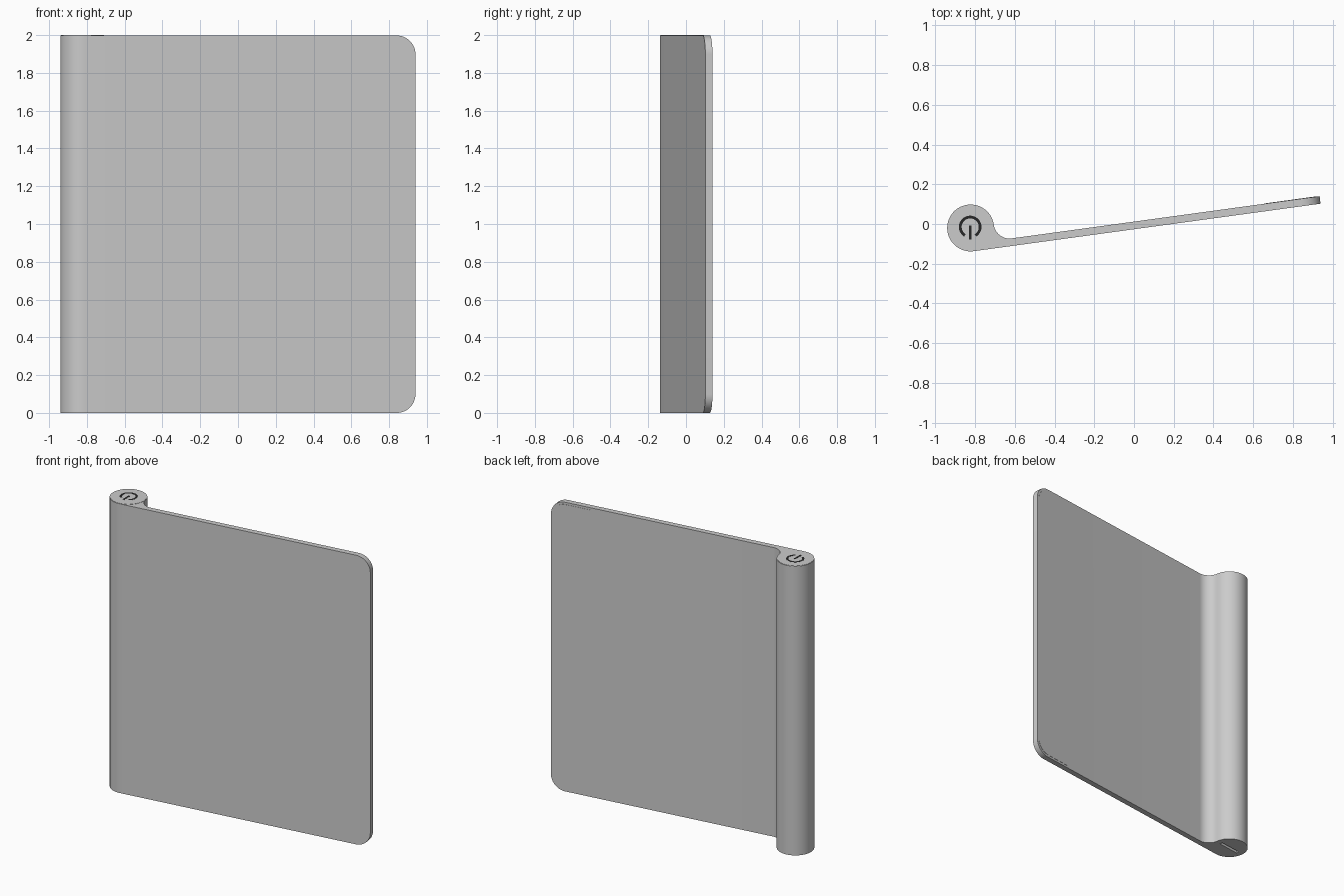
import bpy, bmesh
from math import sin, cos, pi, sqrt, atan2, radians
from mathutils import Matrix

if "Cube" in bpy.data.objects:
    bpy.data.objects.remove(bpy.data.objects["Cube"])

R, T, L, H = 0.118, 0.038, 1.763, 1.998   # barrel radius, plate thickness, plate length, height
FILLET = 0.08
TILT = atan2(0.137, 1)
# local frame: x along the plate, y through it, origin on the barrel axis
FRAME = Matrix.Translation((-0.823, -0.02, 0)) @ Matrix.Rotation(TILT, 4, 'Z')


def material(name, v):
    m = bpy.data.materials.new(name)
    m.diffuse_color = (v, v, v, 1)
    m.use_nodes = True
    m.node_tree.nodes["Principled BSDF"].inputs["Base Color"].default_value = m.diffuse_color
    return m


def finish(bm, name, mats=(), frame=FRAME):
    bmesh.ops.recalc_face_normals(bm, faces=bm.faces)
    bm.transform(frame)
    me = bpy.data.meshes.new(name)
    bm.to_mesh(me)
    bm.free()
    ob = bpy.data.objects.new(name, me)
    bpy.context.collection.objects.link(ob)
    for m in mats:
        me.materials.append(m)
    return ob


def prism(outline, z0, z1):
    bm = bmesh.new()
    f = bm.faces.new([bm.verts.new((x, y, z0)) for x, y in outline])
    up = bmesh.ops.extrude_face_region(bm, geom=[f])['geom']
    bmesh.ops.translate(bm, vec=(0, 0, z1 - z0),
                        verts=[g for g in up if isinstance(g, bmesh.types.BMVert)])
    return bm


def round_far_corners(bm, x_end, radius):
    es = [e for e in bm.edges
          if all(abs(v.co.x - x_end) < 1e-5 for v in e.verts)
          and abs(e.verts[0].co.z - e.verts[1].co.z) < 1e-5]
    bmesh.ops.bevel(bm, geom=es, offset=radius, segments=12, profile=0.5, affect='EDGES')


def arc(cx, cy, r, a0, a1, n):
    return [(cx + r * cos(a0 + (a1 - a0) * i / n), cy + r * sin(a0 + (a1 - a0) * i / n))
            for i in range(n + 1)]


def box(x0, x1, y0, y1, z0, z1):
    return prism([(x0, y0), (x1, y0), (x1, y1), (x0, y1)], z0, z1)


panel_mat = material("panel_grey", 0.6)
mark_mat = material("mark_black", 0.02)
body_mat = material("body_grey", 0.8)

# barrel and plate in one profile, joined by a concave fillet
top = T - R
fy = top + FILLET
fx = sqrt((R + FILLET) ** 2 - fy ** 2)
join = atan2(fy, fx)
outline = [(0.15, -R), (L, -R), (L, top)]
outline += arc(fx, fy, FILLET, -pi / 2, join - pi, 14)
outline += arc(0, 0, R, join, 1.5 * pi, 44)[1:]
bm = prism(outline, 0, H)
round_far_corners(bm, L, 0.1)
for f in bm.faces:                       # dark touch surface on the front
    c = f.calc_center_median()
    if abs(c.y + R) < 1e-4 and c.x > 0.2:
        f.material_index = 1
body = finish(bm, "body", [body_mat, panel_mat])

# slot in the bottom end of the barrel
cutter = finish(box(-0.08, 0.08, -0.01, 0.01, -0.05, 0.03), "slot_cutter", [body_mat])
cutter.hide_render = True
mod = body.modifiers.new("slot", 'BOOLEAN')
mod.operation = 'DIFFERENCE'
mod.solver = 'EXACT'
mod.object = cutter
bpy.context.view_layer.objects.active = body
bpy.ops.object.modifier_apply(modifier="slot")
bpy.data.objects.remove(cutter)

# foot pad on the back near the far edge
bm = box(1.48, L - 0.015, top - 0.004, top + 0.0015, 0.015, H - 0.015)
round_far_corners(bm, L - 0.015, 0.088)
pad = finish(bm, "back_pad", [panel_mat])

# round button on the top end of the barrel
button = finish(prism(arc(0, 0, R - 0.004, 0, 2 * pi * 47 / 48, 47), H - 0.01, H + 0.0015),
                "button", [body_mat])

# on/off mark: open ring and bar
upright = Matrix.Translation((-0.825, -0.015, 0))
a0, a1 = radians(-58), radians(238)
ring = arc(0, 0, 0.057, a0, a1, 36) + arc(0, 0, 0.043, a1, a0, 36)
mark_ring = finish(prism(ring, H, 2.0), "mark_ring", [mark_mat], upright)
mark_bar = finish(box(-0.007, 0.007, -0.062, 0.008, H, 2.0), "mark_bar", [mark_mat], upright)

for ob in (body, pad, button, mark_ring, mark_bar):
    bpy.ops.object.select_all(action='DESELECT')
    ob.select_set(True)
    bpy.context.view_layer.objects.active = ob
    bpy.ops.object.shade_smooth_by_angle(angle=radians(30))
